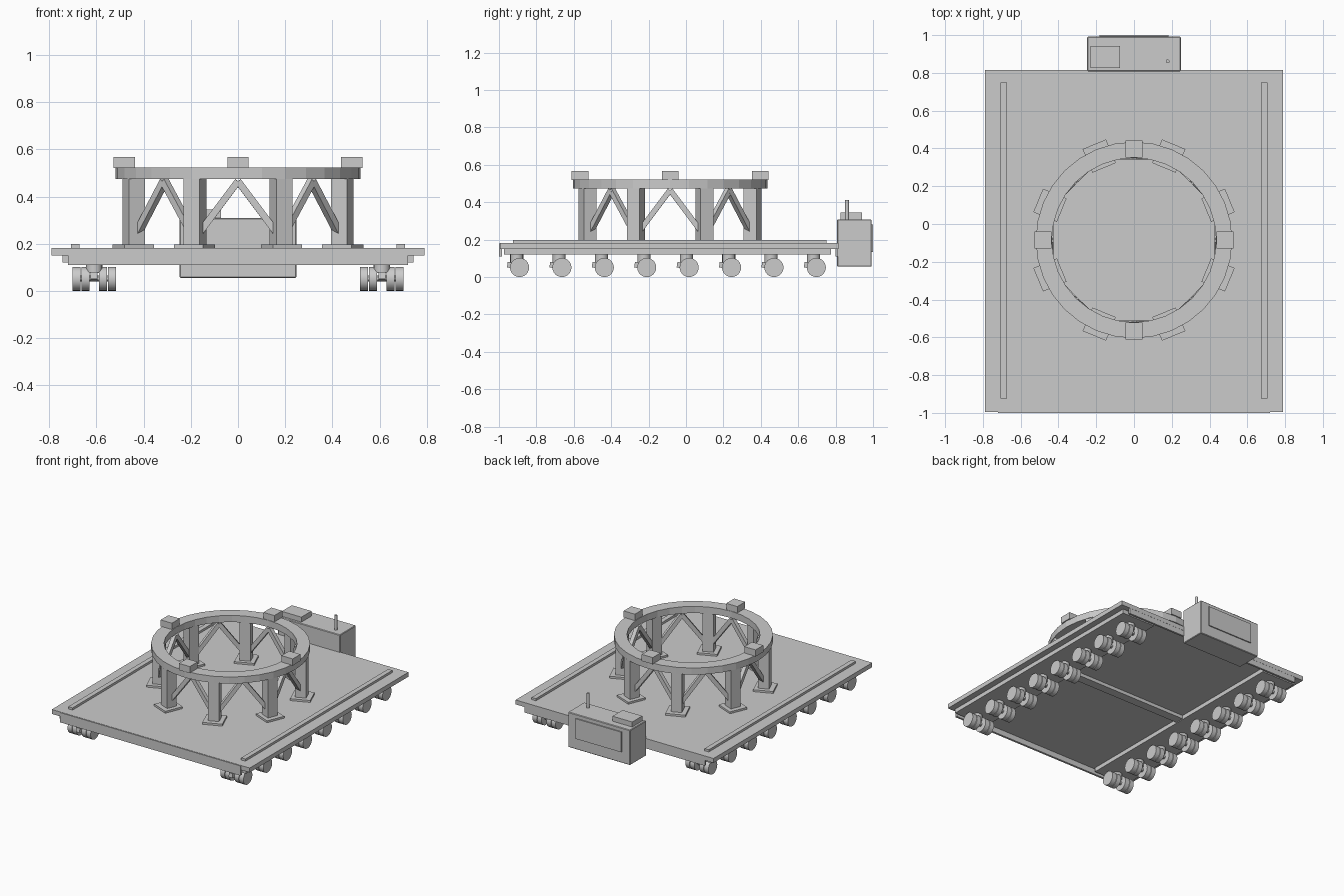
import bpy, bmesh
from math import pi, sin, cos
from mathutils import Vector, Matrix

if "Cube" in bpy.data.objects:
    bpy.data.objects.remove(bpy.data.objects["Cube"])

RING_Y = -0.085


def finish(name, bm, matrix=None, smooth=False):
    bmesh.ops.recalc_face_normals(bm, faces=bm.faces)
    me = bpy.data.meshes.new(name)
    bm.to_mesh(me)
    bm.free()
    ob = bpy.data.objects.new(name, me)
    bpy.context.collection.objects.link(ob)
    if matrix is not None:
        ob.matrix_world = matrix
    if smooth:
        bpy.ops.object.select_all(action='DESELECT')
        ob.select_set(True)
        bpy.context.view_layer.objects.active = ob
        bpy.ops.object.shade_smooth_by_angle()
    return ob


def box(name, x, y, z, matrix=None, bevel=0):
    """Box from (min, max) pairs."""
    bm = bmesh.new()
    bmesh.ops.create_cube(bm, size=1)
    for v in bm.verts:
        v.co = [(a + b) / 2 + c * (b - a) for c, (a, b) in zip(v.co, (x, y, z))]
    if bevel:
        bmesh.ops.bevel(bm, geom=bm.edges[:], offset=bevel, segments=1, affect='EDGES')
    return finish(name, bm, matrix)


def cyl(name, p, q, r, n=24):
    p, q = Vector(p), Vector(q)
    d = q - p
    bm = bmesh.new()
    bmesh.ops.create_cone(bm, cap_ends=True, segments=n, radius1=r, radius2=r, depth=d.length)
    m = Matrix.Translation((p + q) / 2) @ d.to_track_quat('Z', 'Y').to_matrix().to_4x4()
    return finish(name, bm, m, smooth=True)


def bar(name, p, q, w):
    """Square bar between two points."""
    p, q = Vector(p), Vector(q)
    d = q - p
    m = Matrix.Translation((p + q) / 2) @ d.to_track_quat('Z', 'Y').to_matrix().to_4x4()
    h = w / 2
    return box(name, (-h, h), (-h, h), (-d.length / 2, d.length / 2), m)


def polar(r, a, z):
    return (r * cos(a), RING_Y + r * sin(a), z)


# Deck, end plates, centre cross beam
box("deck", (-0.79, 0.79), (-0.995, 0.815), (0.15, 0.182))
box("front_plate", (-0.72, 0.72), (-1.0, -0.985), (0.11, 0.18))
box("back_plate", (-0.72, 0.72), (0.80, 0.814), (0.11, 0.18))
box("cross_beam", (-0.48, 0.48), (-0.125, -0.06), (0.125, 0.152))

# Side beams, deck rails and wheel units
for s, side in ((-1, "left"), (1, "right")):
    cx = 0.61 * s
    box(side + "_beam", (cx - 0.135, cx + 0.135), (-0.973, 0.775), (0.12, 0.152))
    box(side + "_rail", (0.69 * s - 0.017, 0.69 * s + 0.017), (-0.925, 0.75), (0.18, 0.198))
    for i in range(8):
        y = -0.89 + 0.2267 * i
        n = f"{side}_{i + 1}"
        cyl("pivot_" + n, (cx, y - 0.015, 0.075), (cx, y - 0.015, 0.122), 0.035, 16)
        bar("swing_arm_" + n, (cx, y - 0.065, 0.066), (cx, y + 0.01, 0.055), 0.03)
        cyl("axle_" + n, (cx - 0.088, y, 0.052), (cx + 0.088, y, 0.052), 0.013, 12)
        for off in (-0.075, -0.037, 0.037, 0.075):
            cyl("wheel_" + n, (cx + off - 0.017, y, 0.051), (cx + off + 0.017, y, 0.051), 0.051)

# Support ring
bm = bmesh.new()
N = 32
prof = ((0.435, 0.474), (0.52, 0.474), (0.52, 0.522), (0.435, 0.522))
loops = [[bm.verts.new(polar(r, 2 * pi * i / N, z)) for r, z in prof] for i in range(N)]
for i in range(N):
    a, b = loops[i], loops[(i + 1) % N]
    for j in range(4):
        k = (j + 1) % 4
        bm.faces.new((a[j], b[j], b[k], a[k]))
finish("support_ring", bm)

# Ring pads
for i in range(4):
    m = Matrix.Translation((0, RING_Y, 0)) @ Matrix.Rotation(i * pi / 2, 4, 'Z')
    box("ring_pad", (0.437, 0.527), (-0.044, 0.044), (0.52, 0.568), m)

# Posts, feet and inverted-V braces
for i in range(8):
    ang = pi / 8 + i * pi / 4
    m = Matrix.Translation((0, RING_Y, 0)) @ Matrix.Rotation(ang, 4, 'Z')
    box("post_foot", (0.414, 0.549), (-0.067, 0.067), (0.18, 0.196), m)
    box("post", (0.441, 0.515), (-0.037, 0.037), (0.19, 0.478), m)
    apex = polar(0.478 * cos(pi / 8), ang + pi / 8, 0.465)
    for end in (ang, ang + pi / 4):
        bar("brace", apex, polar(0.475, end, 0.222), 0.029)

# Power unit at the back
box("power_unit", (-0.248, 0.248), (0.808, 0.992), (0.055, 0.308), bevel=0.004)
box("power_unit_panel", (-0.182, 0.182), (0.985, 1.0), (0.135, 0.28))
box("power_unit_hood", (-0.23, -0.073), (0.827, 0.942), (0.30, 0.344))
cyl("exhaust_pipe", (0.178, 0.861, 0.30), (0.178, 0.861, 0.413), 0.01, 16)
